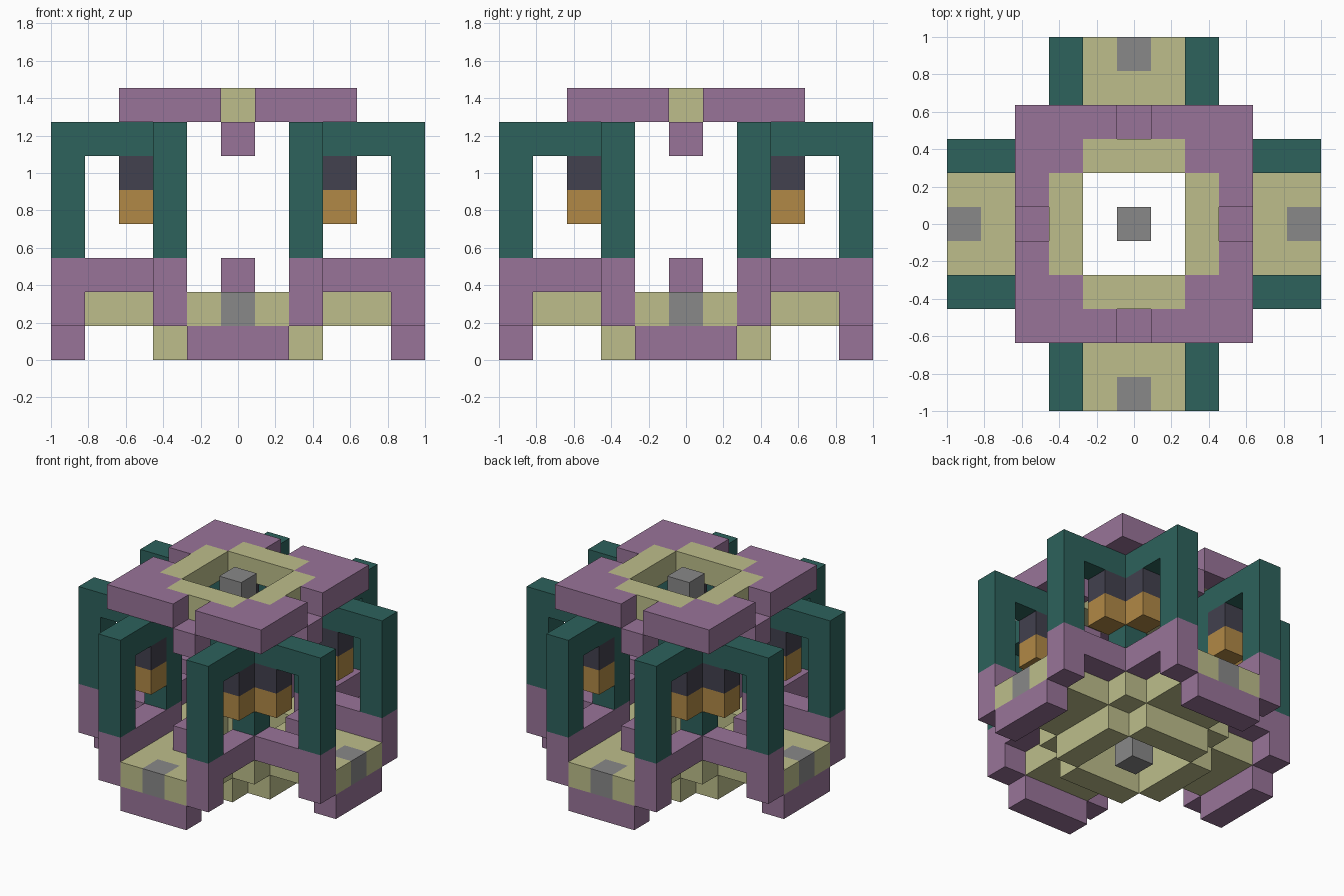
import bpy
import bmesh
from itertools import product
from mathutils import Vector

cube = bpy.data.objects.get("Cube")
if cube:
    bpy.data.objects.remove(cube, do_unlink=True)

U = 2 / 11  # edge of one block


def make_material(name, rgb):
    linear = [((c / 255 + 0.055) / 1.055) ** 2.4 for c in rgb] + [1]
    mat = bpy.data.materials.new(name)
    mat.use_nodes = True
    mat.diffuse_color = linear
    mat.node_tree.nodes["Principled BSDF"].inputs["Base Color"].default_value = linear
    return mat


purple = make_material("purple", (153, 116, 153))
straw = make_material("straw", (189, 190, 139))
teal = make_material("teal", (45, 98, 92))
grey = make_material("grey", (137, 137, 137))
slate = make_material("slate", (66, 65, 78))
amber = make_material("amber", (177, 137, 70))

cells = {}    # block position -> part name
colours = {}  # part name -> material


def fill(part, mat, xs, ys, zs):
    """Add a run of blocks, repeated in all eight symmetric places."""
    colours[part] = mat
    spans = [range(a, b + 1) for a, b in (xs, ys, zs)]
    for x, y, z in product(*spans):
        for sx, sy in product((1, -1), repeat=2):
            cells[sx * x, sy * y, z] = part
            cells[sy * y, sx * x, z] = part


# Base: ring, platforms and feet
fill("base_ring", straw, (0, 1), (2, 2), (0, 0))
fill("platforms", straw, (0, 1), (2, 5), (1, 1))
fill("platforms", straw, (2, 2), (2, 2), (1, 1))
fill("platform_studs", grey, (0, 0), (5, 5), (1, 1))
fill("platform_feet", purple, (0, 1), (5, 5), (0, 0))
fill("base_core", grey, (0, 0), (0, 0), (0, 0))

# Corner rails with their end posts
fill("corner_rails", purple, (2, 2), (2, 5), (2, 2))
fill("corner_rails", purple, (2, 2), (5, 5), (1, 1))
fill("lower_knobs", purple, (0, 0), (3, 3), (2, 2))

# Corner arches: inner columns, outer legs and beams
fill("corner_arches", teal, (2, 2), (2, 2), (3, 6))
fill("corner_arches", teal, (2, 2), (5, 5), (3, 6))
fill("corner_arches", teal, (2, 2), (3, 4), (6, 6))

# Lamps hanging under the beams
fill("lamp_caps", slate, (2, 2), (3, 3), (5, 5))
fill("lamps", amber, (2, 2), (3, 3), (4, 4))

# Roof: outer corners, inner ring, lowered knobs and core
fill("roof_corners", purple, (1, 3), (3, 3), (7, 7))
fill("roof_corners", purple, (2, 2), (2, 2), (7, 7))
fill("roof_ring", straw, (0, 1), (2, 2), (7, 7))
fill("upper_knobs", purple, (0, 0), (3, 3), (6, 6))
fill("roof_core", grey, (0, 0), (0, 0), (7, 7))


def build(part):
    """Make one object from the exposed block faces of a part."""
    bm = bmesh.new()
    for cell in [c for c, p in cells.items() if p == part]:
        middle = Vector(cell) + Vector((0, 0, 0.5))
        for axis, sign in product(range(3), (1, -1)):
            n = Vector((0, 0, 0))
            n[axis] = sign
            if tuple(int(c + d) for c, d in zip(cell, n)) in cells:
                continue
            a = Vector((0, 0, 0))
            a[(axis + 1) % 3] = 0.5
            b = n.cross(a)
            centre = middle + n / 2
            corners = (-a - b, a - b, a + b, b - a)
            bm.faces.new([bm.verts.new((centre + c) * U) for c in corners])
    bmesh.ops.remove_doubles(bm, verts=bm.verts, dist=U / 100)
    bm.normal_update()
    mesh = bpy.data.meshes.new(part)
    bm.to_mesh(mesh)
    bm.free()
    mesh.materials.append(colours[part])
    obj = bpy.data.objects.new(part, mesh)
    bpy.context.collection.objects.link(obj)


for part in colours:
    build(part)
